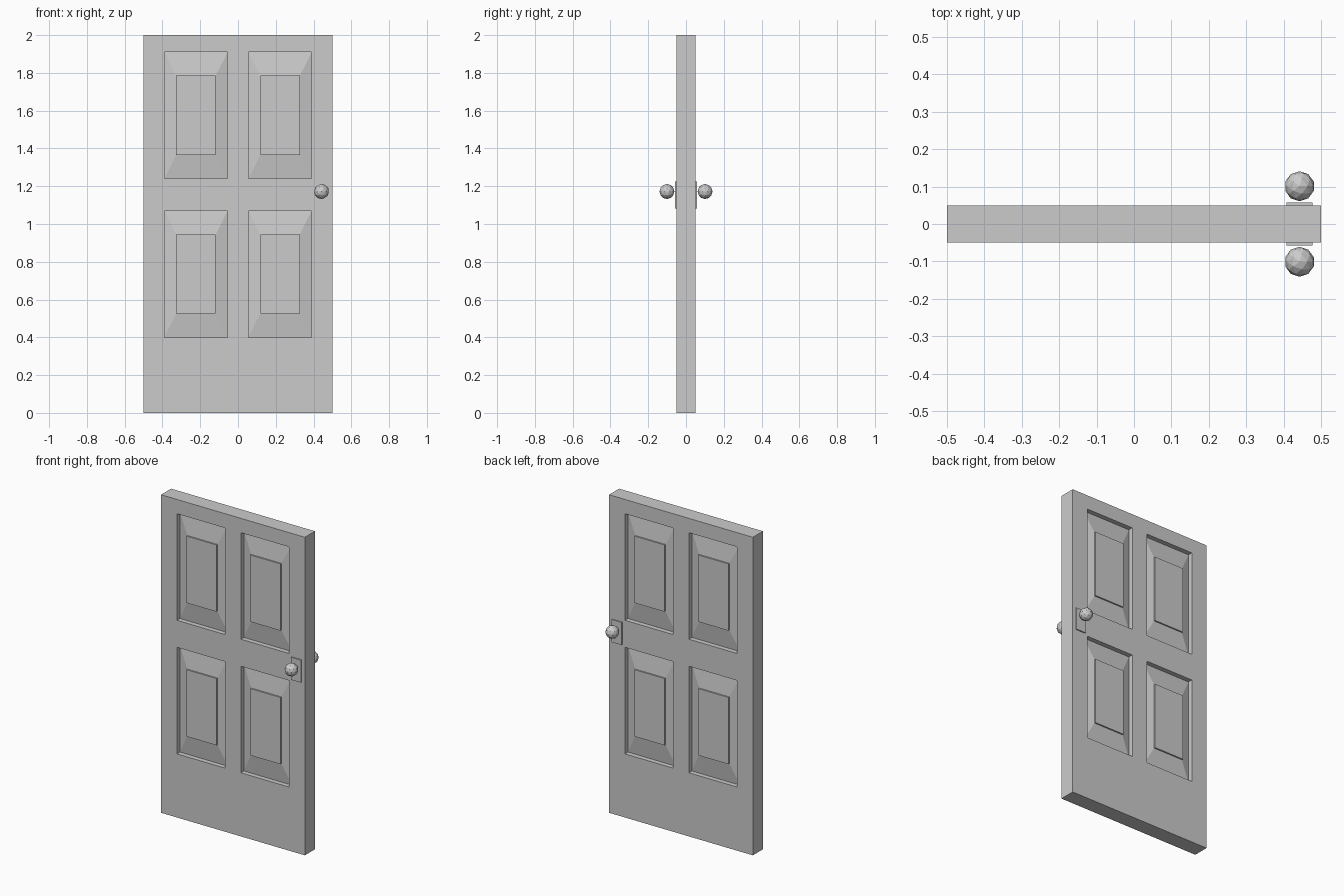
import bpy, bmesh
from mathutils import Matrix, Vector

if "Cube" in bpy.data.objects:
    bpy.data.objects.remove(bpy.data.objects["Cube"])

HALF_T = 0.05                       # half the door thickness
XS = [0, 0.055, 0.39, 0.5]          # stile lines (right half)
ZS = [0, 0.40, 1.07, 1.24, 1.91, 2]  # rail lines
# panel rings: inset in x, inset in z, depth below the door face
RINGS = [(0, 0, 0), (0, 0, 0.03), (0.063, 0.125, 0.013), (0.063, 0.125, 0.004)]


def finish(name, bm, axes):
    """Turn a bmesh into an object mirrored over the given axes."""
    bmesh.ops.recalc_face_normals(bm, faces=bm.faces[:])
    mesh = bpy.data.meshes.new(name)
    bm.to_mesh(mesh)
    bm.free()
    obj = bpy.data.objects.new(name, mesh)
    bpy.context.collection.objects.link(obj)
    mod = obj.modifiers.new("mirror", 'MIRROR')
    mod.use_axis = axes
    return obj


def ring(bm, x0, x1, z0, z1, y):
    return [bm.verts.new((x, y, z)) for x, z in
            ((x0, z0), (x1, z0), (x1, z1), (x0, z1))]


# door slab: front right quarter, with two raised-and-fielded panels
bm = bmesh.new()
for i in range(len(XS) - 1):
    for k in range(len(ZS) - 1):
        x0, x1, z0, z1 = XS[i], XS[i + 1], ZS[k], ZS[k + 1]
        steps = RINGS if i == 1 and k in (1, 3) else RINGS[:1]
        loops = [ring(bm, x0 + dx, x1 - dx, z0 + dz, z1 - dz, d - HALF_T)
                 for dx, dz, d in steps]
        for a, b in zip(loops, loops[1:]):
            for n in range(4):
                m = (n + 1) % 4
                bm.faces.new((a[n], a[m], b[m], b[n]))
        bm.faces.new(loops[-1])
bmesh.ops.remove_doubles(bm, verts=bm.verts[:], dist=1e-5)

# slab edges: pull the outer border back to the middle plane
border = [e for e in bm.edges if e.is_boundary
          and not all(v.co.x < 1e-5 for v in e.verts)]
new = bmesh.ops.extrude_edge_only(bm, edges=border)["geom"]
for v in new:
    if isinstance(v, bmesh.types.BMVert):
        v.co.y = 0
finish("door", bm, (True, True, False))

# latch plates on both faces
bm = bmesh.new()
bmesh.ops.create_cube(bm, size=1, matrix=Matrix.Translation((0.4425, -0.053, 1.153))
                      @ Matrix.Diagonal(Vector((0.069, 0.008, 0.142, 1))))
finish("latch_plate", bm, (False, True, False))

# faceted knobs on both faces
bm = bmesh.new()
bmesh.ops.create_icosphere(bm, subdivisions=2, radius=0.04,
                           matrix=Matrix.Translation((0.4425, -0.101, 1.172)))
finish("knob", bm, (False, True, False))
